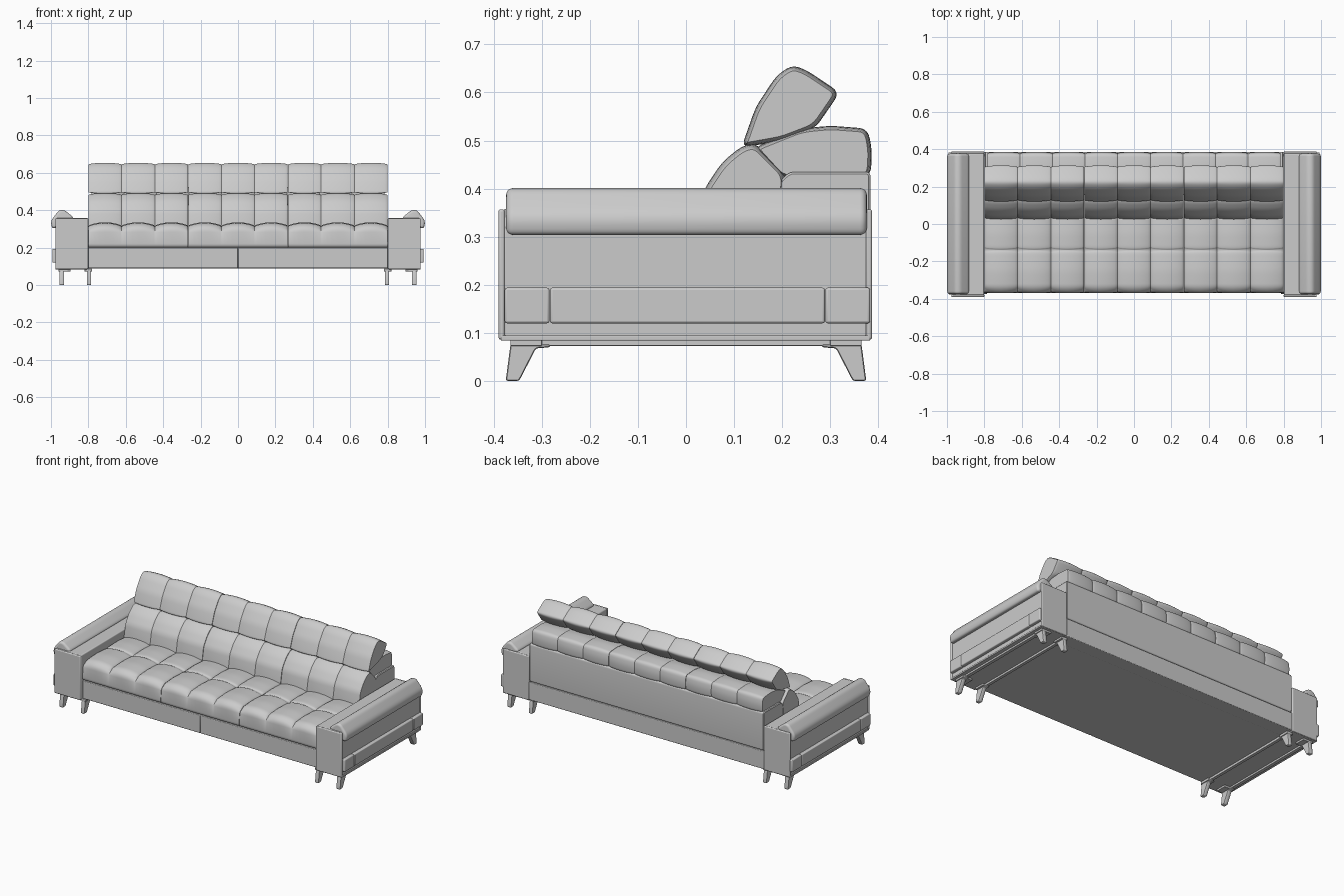
import bpy, bmesh, math
from mathutils import Vector

cube = bpy.data.objects.get("Cube")
if cube:
    bpy.data.objects.remove(cube, do_unlink=True)

fabric = bpy.data.materials.new("light grey")
fabric.use_nodes = True
GREY = (0.6, 0.6, 0.6, 1)
fabric.diffuse_color = GREY
fabric.node_tree.nodes["Principled BSDF"].inputs["Base Color"].default_value = GREY


def finish(name, bm, mirror=(False, False), bevel=0):
    bmesh.ops.recalc_face_normals(bm, faces=bm.faces)
    mesh = bpy.data.meshes.new(name)
    bm.to_mesh(mesh)
    bm.free()
    mesh.materials.append(fabric)
    ob = bpy.data.objects.new(name, mesh)
    bpy.context.collection.objects.link(ob)
    if bevel:
        mod = ob.modifiers.new("soft edges", "BEVEL")
        mod.width, mod.segments = bevel, 3
    if any(mirror):
        mod = ob.modifiers.new("mirror", "MIRROR")
        mod.use_axis = (mirror[0], mirror[1], False)
        mod.use_mirror_merge = False
    bpy.ops.object.select_all(action="DESELECT")
    ob.select_set(True)
    bpy.context.view_layer.objects.active = ob
    bpy.ops.object.shade_smooth_by_angle(angle=math.radians(35))
    return ob


def box(name, x, y, z, mirror=(False, False), bevel=0.005):
    bm = bmesh.new()
    size = [b - a for a, b in (x, y, z)]
    mid = [(a + b) / 2 for a, b in (x, y, z)]
    bmesh.ops.create_cube(bm, size=1)
    bmesh.ops.scale(bm, vec=size, verts=bm.verts)
    bmesh.ops.translate(bm, vec=mid, verts=bm.verts)
    return finish(name, bm, mirror, bevel)


def rounded(points, radius, steps=5):
    """Counter-clockwise outline with every corner softened."""
    out = []
    pts = [Vector(p) for p in points]
    for i, p in enumerate(pts):
        a, b = pts[i - 1] - p, pts[(i + 1) % len(pts)] - p
        s = p + a.normalized() * min(radius, a.length * 0.45)
        e = p + b.normalized() * min(radius, b.length * 0.45)
        for k in range(steps + 1):
            t = k / steps
            out.append(s * (1 - t) ** 2 + p * 2 * t * (1 - t) + e * t * t)
    return out


def loft(bm, outline, stations, axis="X", weight=lambda p: 1):
    """Sweep an outline along an axis; each station is (position, inset)."""
    n = len(outline)
    rings = []
    for pos, inset in stations:
        ring = []
        for i, p in enumerate(outline):
            t = (outline[(i + 1) % n] - outline[i - 1]).normalized()
            q = p - Vector((t.y, -t.x)) * inset * weight(p)
            ring.append(bm.verts.new((pos, q.x, q.y) if axis == "X" else (q.x, pos, q.y)))
        rings.append(ring)
    for r, s in zip(rings, rings[1:]):
        for i in range(n):
            j = (i + 1) % n
            bm.faces.new((r[i], r[j], s[j], s[i]))
    bm.faces.new(rings[0])
    bm.faces.new(rings[-1])


def tufted(name, points, radius, depth, weight=lambda p: 1, half=0.8):
    """Three cushions side by side, each pinched into three tufts."""
    bm = bmesh.new()
    outline = rounded(points, radius)
    width = half * 2 / 9
    samples = (0, .03, .08, .18, .32, .5, .68, .82, .92, .97)
    for c in range(3):
        start = -half + c * 3 * width
        stations = [(start + (k + t) * width, depth * (1 - math.sin(math.pi * t) ** 0.6))
                    for k in range(3) for t in samples]
        stations.append((start + 3 * width, depth))
        # small gap between neighbouring cushions
        stations[0] = (start + 0.001, depth)
        stations[-1] = (start + 3 * width - 0.001, depth)
        loft(bm, outline, stations, "X", weight)
    return finish(name, bm)


def soft_bar(name, points, radius, y0, y1, end):
    """Upholstered bar along y with rounded ends, on both sides."""
    bm = bmesh.new()
    curve = [(end * (1 - math.cos(a)), end * (1 - math.sin(a)))
             for a in (math.pi / 2 * k / 5 for k in range(6))]
    stations = [(y0 + d, i) for d, i in curve] + [(y1 - d, i) for d, i in reversed(curve)]
    loft(bm, rounded(points, radius), stations, "Y")
    return finish(name, bm, (True, False))


BOTH = (True, False)

# Base and back frame
for side, x in (("right", (-0.8, -0.001)), ("left", (0.001, 0.8))):
    box(side + "_base_front", x, (-0.368, -0.3), (0.09, 0.2), bevel=0.004)
box("base_body", (-0.8, 0.8), (-0.36, 0.375), (0.09, 0.2), bevel=0.003)
box("base_back_rail", (-0.8, 0.8), (0.3, 0.384), (0.088, 0.198), bevel=0.004)
bm = bmesh.new()
loft(bm, rounded([(0.19, 0.2), (0.384, 0.2), (0.384, 0.435), (0.215, 0.435), (0.19, 0.41)], 0.012),
     [(-0.797, 0.004), (-0.793, 0), (0.793, 0), (0.797, 0.004)])
finish("back_panel", bm)

# Seat: tufted on top, plain at the front
def seat_weight(p):
    return max(0, min(1, (p.y - 0.27) / 0.04))

tufted("seat_cushions",
       [(-0.37, 0.2), (0.15, 0.2), (0.15, 0.322), (-0.05, 0.334), (-0.13, 0.331), (-0.14, 0.323),
        (-0.15, 0.331), (-0.25, 0.336), (-0.34, 0.33), (-0.37, 0.305)],
       0.022, 0.02, seat_weight)

# Backrest cushions
tufted("lower_back_cushions",
       [(0.02, 0.3), (0.2, 0.3), (0.21, 0.43), (0.145, 0.495), (0.115, 0.488), (0.075, 0.455), (0.038, 0.4)],
       0.02, 0.011)
tufted("head_cushions",
       [(0.115, 0.485), (0.2, 0.5), (0.27, 0.527), (0.32, 0.6), (0.25, 0.647), (0.22, 0.657),
        (0.188, 0.635), (0.145, 0.57)],
       0.02, 0.009)
tufted("rear_cushions",
       [(0.14, 0.485), (0.2, 0.42), (0.384, 0.425), (0.387, 0.48), (0.378, 0.525), (0.3, 0.531),
        (0.24, 0.525)],
       0.02, 0.008, half=0.785)

# Arms
box("arm_body", (0.802, 0.972), (-0.38, 0.378), (0.086, 0.358), BOTH, 0.006)
box("arm_front_panel", (0.8, 0.977), (-0.39, -0.377), (0.086, 0.357), BOTH, 0.005)
box("arm_back_panel", (0.8, 0.977), (0.374, 0.387), (0.086, 0.357), BOTH, 0.005)
box("arm_plinth", (0.806, 0.977), (-0.385, 0.383), (0.084, 0.095), BOTH, 0.002)
for part, y in (("front", (-0.377, -0.284)), ("middle", (-0.283, 0.289)), ("rear", (0.29, 0.383))):
    box("arm_rail_" + part, (0.96, 0.992), y, (0.12, 0.194), BOTH, 0.005)
soft_bar("arm_pad",
         [(0.885, 0.35), (0.96, 0.335), (0.965, 0.305), (0.993, 0.303), (1.0, 0.33), (0.995, 0.352),
          (0.957, 0.4), (0.93, 0.402), (0.882, 0.365)],
         0.016, -0.374, 0.376, 0.014)

# Legs: tapered, splayed outwards, joined by a thin rail
leg_outline = rounded([(-0.375, 0.0), (-0.347, 0.0), (-0.312, 0.068), (-0.283, 0.07), (-0.283, 0.077),
                       (-0.365, 0.077)], 0.006, 3)
for part, x0, x1, p0, p1 in (("outer", 0.93, 0.955, 0.895, 0.96), ("inner", 0.785, 0.808, 0.78, 0.82)):
    bm = bmesh.new()
    loft(bm, leg_outline, [(x0, 0.002), (x0 + 0.003, 0), (x1 - 0.003, 0), (x1, 0.002)])
    finish(part + "_leg", bm, (True, True))
    box(part + "_leg_plate", (p0, p1), (-0.365, -0.3), (0.073, 0.088), (True, True), 0.002)
    box(part + "_leg_rail", (x0 + 0.002, x1 - 0.002), (-0.31, 0.31), (0.073, 0.088), BOTH, 0.002)
